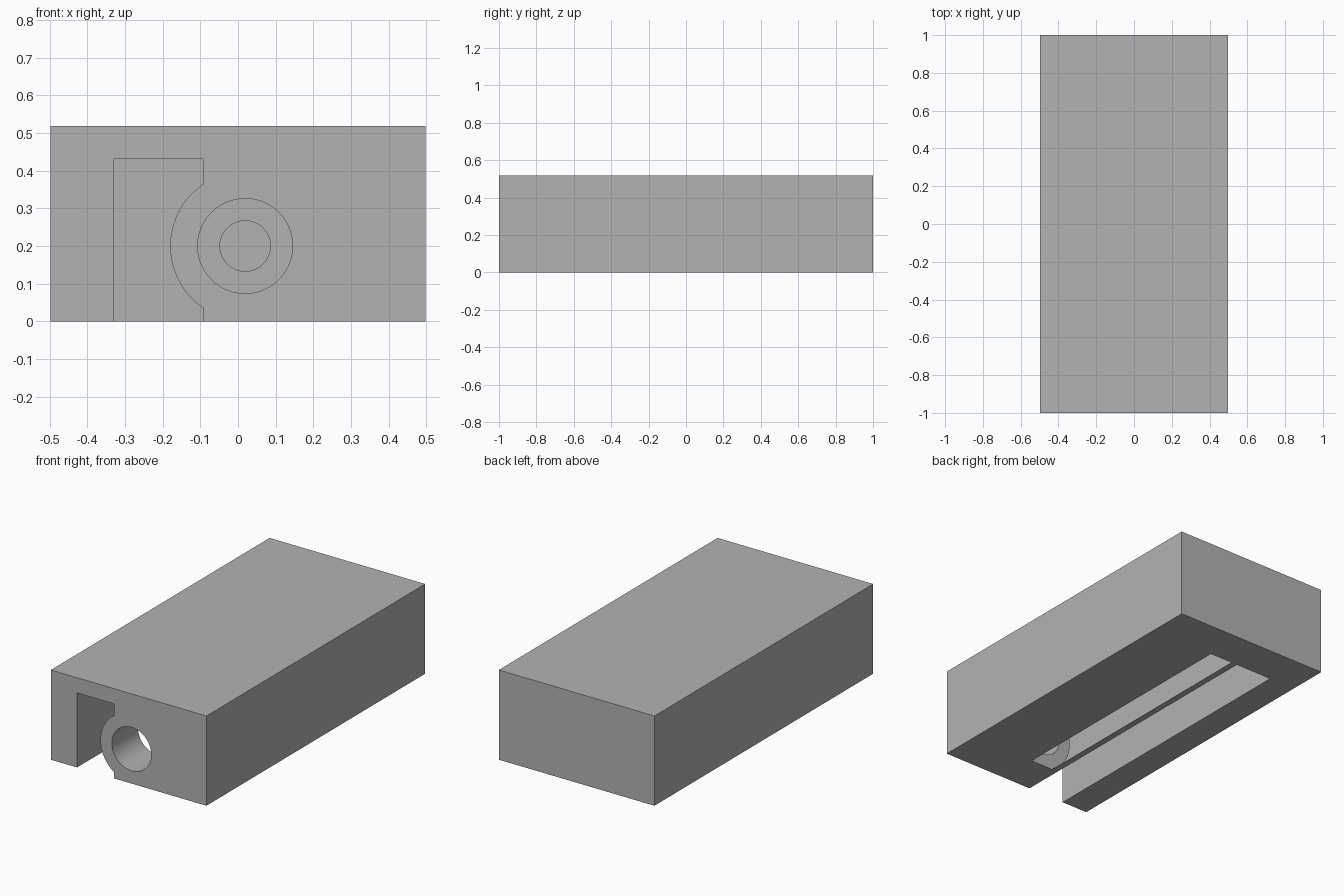
import bpy, bmesh, math
from mathutils import Vector

cube = bpy.data.objects.get("Cube")
if cube:
    bpy.data.objects.remove(cube, do_unlink=True)

HALF_W, HEIGHT = 0.498, 0.519
AXIS_X, AXIS_Z = 0.019, 0.2            # axis shared by bore, cavity and collar
CAVITY_FRONT, CAVITY_BACK = -0.762, 0.765
SLOT_LEFT, SLOT_RIGHT, SLOT_TOP = -0.33, -0.0925, 0.431
COLLAR_R = 0.199

grey = bpy.data.materials.new("plain grey")
grey.use_nodes = True
grey.diffuse_color = (0.45, 0.45, 0.45, 1)
grey.node_tree.nodes["Principled BSDF"].inputs["Base Color"].default_value = (0.45, 0.45, 0.45, 1)


def prism(name, profile, y0, y1):
    """Extrude an x-z outline along y."""
    bm = bmesh.new()
    face = bm.faces.new([bm.verts.new((x, y0, z)) for x, z in profile])
    grown = bmesh.ops.extrude_face_region(bm, geom=[face])
    moved = [v for v in grown["geom"] if isinstance(v, bmesh.types.BMVert)]
    bmesh.ops.translate(bm, verts=moved, vec=Vector((0, y1 - y0, 0)))
    bmesh.ops.recalc_face_normals(bm, faces=bm.faces)
    mesh = bpy.data.meshes.new(name)
    bm.to_mesh(mesh)
    bm.free()
    mesh.materials.append(grey)
    obj = bpy.data.objects.new(name, mesh)
    bpy.context.collection.objects.link(obj)
    return obj


def box(x0, x1, z0, z1):
    return [(x0, z0), (x1, z0), (x1, z1), (x0, z1)]


def arc(radius, start, end, steps):
    angles = [start + (end - start) * i / steps for i in range(steps + 1)]
    return [(AXIS_X + radius * math.cos(a), AXIS_Z + radius * math.sin(a)) for a in angles]


def circle(radius, steps=96):
    return arc(radius, 0, math.tau, steps)[:-1]


# Solid block
block = prism("housing_block", box(-HALF_W, HALF_W, 0, HEIGHT), -1, 1)

# Front slot outline, with the round collar bulging into it
sweep = math.acos((AXIS_X - SLOT_RIGHT) / COLLAR_R)
collar = arc(COLLAR_R, math.pi + sweep, math.pi - sweep, 40)
slot_mouth = ([(SLOT_LEFT, -0.1), (SLOT_RIGHT, -0.1)] + collar
              + [(SLOT_RIGHT, SLOT_TOP), (SLOT_LEFT, SLOT_TOP)])

cutters = [
    prism("slot_cutter", box(SLOT_LEFT, SLOT_RIGHT, -0.1, SLOT_TOP), CAVITY_FRONT, CAVITY_BACK),
    prism("slot_mouth_cutter", slot_mouth, -1.1, CAVITY_FRONT + 0.05),
    # Round cavity that breaks through the floor and into the slot
    prism("cavity_cutter", circle(0.213), CAVITY_FRONT, CAVITY_BACK),
    # Front bore and blind rear socket
    prism("bore_cutter", circle(0.126), -1.1, CAVITY_FRONT + 0.1),
    prism("socket_cutter", circle(0.067), CAVITY_BACK - 0.1, CAVITY_BACK + 0.12),
]

bpy.ops.object.select_all(action="DESELECT")
bpy.context.view_layer.objects.active = block
block.select_set(True)
for cutter in cutters:
    cutter.hide_render = True
    mod = block.modifiers.new(cutter.name, "BOOLEAN")
    mod.operation = "DIFFERENCE"
    mod.solver = "EXACT"
    mod.object = cutter
    bpy.ops.object.modifier_apply(modifier=mod.name)
    bpy.data.objects.remove(cutter, do_unlink=True)

bpy.ops.object.shade_smooth_by_angle(angle=math.radians(25))
